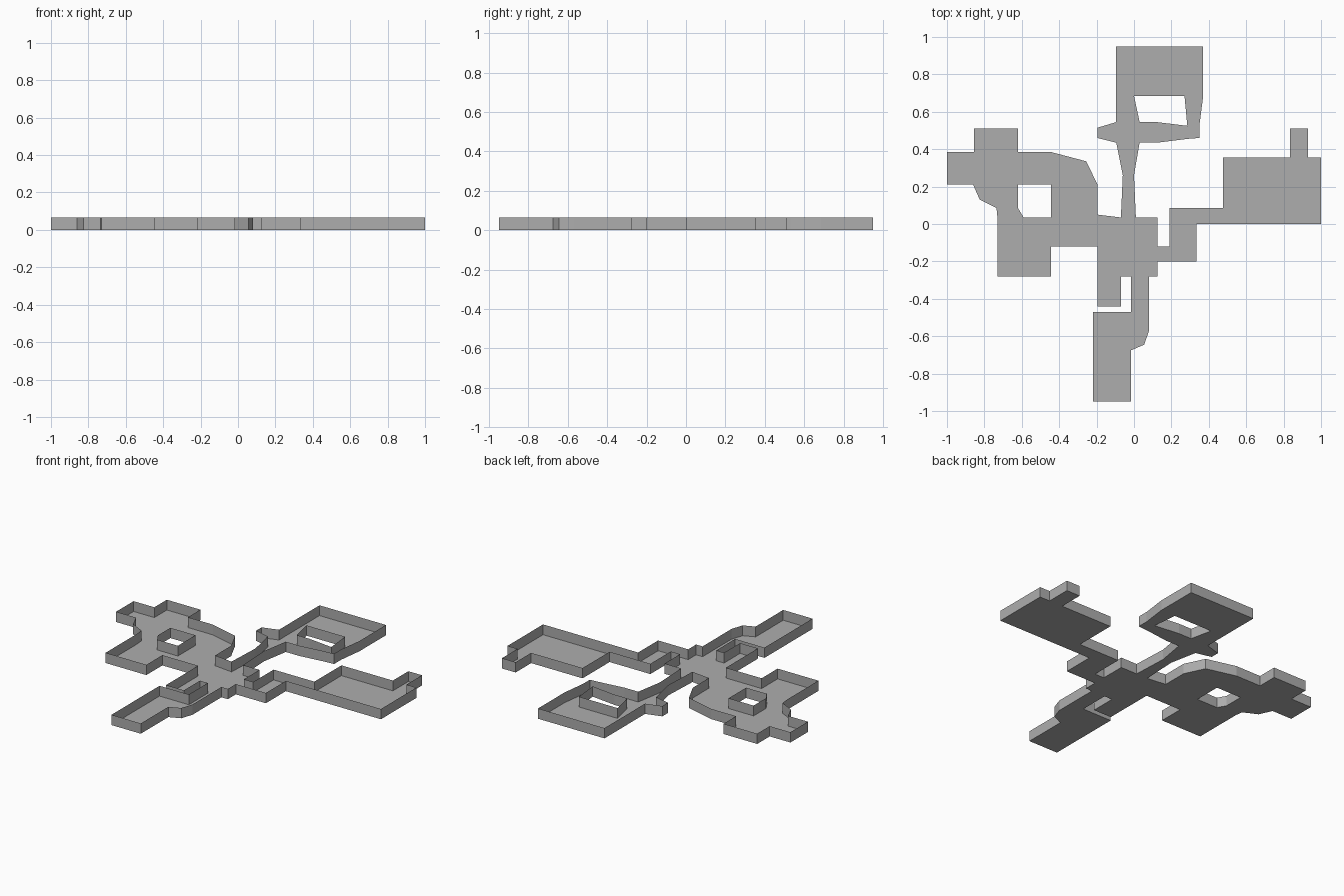
import bpy, bmesh

WALL_HEIGHT = 0.065

grey = bpy.data.materials.new("plain_grey")
grey.diffuse_color = (0.42, 0.42, 0.42, 1)

bm = bmesh.new()
corners = {}


def corner(p):
    """Shared floor vertex, so neighbouring rooms join at their doorways."""
    if p not in corners:
        corners[p] = bm.verts.new((p[0], p[1], 0))
    return corners[p]


def room(*points):
    bm.faces.new([corner(p) for p in points])


# central hub and its small alcove
room((-.195, .05), (-.195, -.12), (-.195, -.28), (-.07, -.28), (-.015, -.28), (.08, -.28),
     (.125, -.28), (.125, -.2), (.125, -.12), (.125, .035), (.01, .035), (-.07, .035))
room((-.195, -.28), (-.195, -.44), (-.07, -.44), (-.07, -.28))

# east wing: passage and long hall with a niche
room((.125, -.2), (.335, -.2), (.335, 0), (1, 0), (1, .355), (.93, .355), (.93, .51),
     (.835, .51), (.835, .355), (.475, .355), (.475, .085), (.19, .085), (.19, -.12), (.125, -.12))

# south wing
room((-.015, -.28), (-.015, -.47), (-.22, -.47), (-.22, -.95), (-.015, -.95),
     (-.015, -.675), (.055, -.645), (.08, -.57), (.08, -.28))

# north wing: neck, hall, and side gallery around the light well
room((-.07, .035), (.01, .035), (0, .26), (.03, .435), (.03, .545), (-.095, .545),
     (-.195, .515), (-.195, .46), (-.095, .435), (-.06, .26))
room((-.095, .545), (.03, .545), (0, .685), (.27, .685), (.37, .685), (.37, .95), (-.095, .95))
room((.03, .435), (.125, .435), (.285, .455), (.35, .46), (.35, .53), (.37, .685),
     (.27, .685), (.285, .525), (.12, .545), (.03, .545))

# west wing: lower room, curved room and upper room around the light well
room((-.73, -.28), (-.445, -.28), (-.445, -.12), (-.445, .035), (-.59, .035),
     (-.62, .085), (-.735, .085), (-.73, .035))
room((-.445, -.12), (-.195, -.12), (-.195, .05), (-.195, .21), (-.255, .335),
     (-.445, .385), (-.445, .21), (-.445, .035))
room((-.445, .385), (-.62, .385), (-.62, .51), (-.855, .51), (-.855, .385), (-1, .385), (-1, .21),
     (-.86, .21), (-.825, .13), (-.735, .085), (-.62, .085), (-.62, .21), (-.445, .21))

# walls: raise every floor edge that is not a doorway between rooms
outline = [e for e in bm.edges if len(e.link_faces) == 1]
raised = bmesh.ops.extrude_edge_only(bm, edges=outline)["geom"]
for v in raised:
    if isinstance(v, bmesh.types.BMVert):
        v.co.z = WALL_HEIGHT

# floors face up, walls face the rooms
bmesh.ops.recalc_face_normals(bm, faces=bm.faces)
bm.normal_update()
floor = max(bm.faces, key=lambda f: abs(f.normal.z))
if floor.normal.z < 0:
    bmesh.ops.reverse_faces(bm, faces=bm.faces)
bmesh.ops.triangulate(bm, faces=[f for f in bm.faces if len(f.verts) > 4])

mesh = bpy.data.meshes.new("floor_plan")
bm.to_mesh(mesh)
bm.free()
mesh.materials.append(grey)
bpy.context.collection.objects.link(bpy.data.objects.new("floor_plan", mesh))
